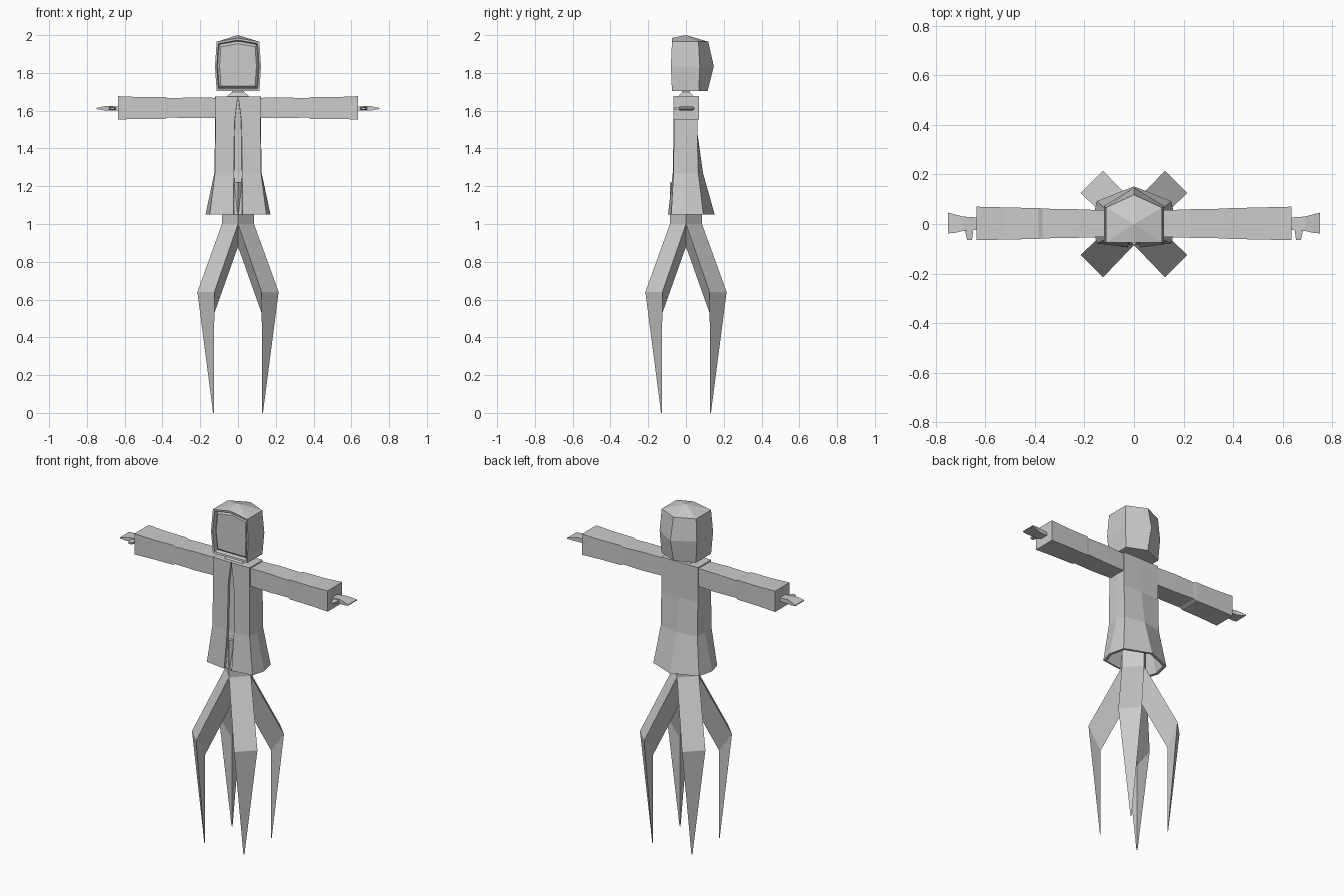
import bpy, bmesh
from mathutils import Vector

if "Cube" in bpy.data.objects:
    bpy.data.objects.remove(bpy.data.objects["Cube"])

GREY = bpy.data.materials.new("plain grey")
GREY.diffuse_color = (0.6, 0.6, 0.6, 1)
GREY.use_nodes = True
GREY.node_tree.nodes["Principled BSDF"].inputs["Base Color"].default_value = GREY.diffuse_color


def finish(bm, name):
    """Weld, orient and store a mesh as a flat-shaded object."""
    bmesh.ops.remove_doubles(bm, verts=bm.verts, dist=0.0002)
    bmesh.ops.dissolve_degenerate(bm, edges=bm.edges, dist=0.0001)
    bmesh.ops.recalc_face_normals(bm, faces=bm.faces)
    mesh = bpy.data.meshes.new(name)
    bm.to_mesh(mesh)
    bm.free()
    mesh.materials.append(GREY)
    obj = bpy.data.objects.new(name, mesh)
    bpy.context.collection.objects.link(obj)
    return obj


def loft(bm, rings, closed=True, cap_start=True, cap_end=True):
    """Skin a list of equal-length point rings."""
    loops = [[bm.verts.new(p) for p in ring] for ring in rings]
    n = len(loops[0])
    for a, b in zip(loops, loops[1:]):
        for i in range(n if closed else n - 1):
            j = (i + 1) % n
            bm.faces.new((a[i], a[j], b[j], b[i]))
    if cap_start:
        bm.faces.new(loops[0])
    if cap_end:
        bm.faces.new(loops[-1])


def mirrored(half):
    """Close a right-hand half outline that starts and ends on x = 0."""
    return half + [(-p[0],) + tuple(p[1:]) for p in half[-2:0:-1]]


def box_ring(x, y0, y1, z0, z1):
    return [(x, y0, z0), (x, y1, z0), (x, y1, z1), (x, y0, z1)]


# Four tapering legs: flat outer face, single inner edge, pointed foot
for sx, side in ((1, "right"), (-1, "left")):
    for sy, end in ((-1, "front"), (1, "back")):
        rings = [
            [(0.085, 0, 1.0), (0, 0.085, 1.0), (0, 0, 0.88)],
            [(0.215, 0.125, 0.64), (0.125, 0.215, 0.64), (0.128, 0.128, 0.52)],
            [(0.132, 0.128, 0.0), (0.128, 0.132, 0.0), (0.128, 0.128, 0.0)],
        ]
        bm = bmesh.new()
        loft(bm, [[(x * sx, y * sy, z) for x, y, z in r] for r in rings])
        finish(bm, f"{end}_{side}_leg")

# Diamond-shaped pelvis joining the legs
bm = bmesh.new()
loft(bm, [[(0.085, 0, z), (0, 0.085, z), (-0.085, 0, z), (0, -0.085, z)]
          for z in (1.0, 1.22)])
finish(bm, "pelvis")


# Coat: straight body, flared hem, narrow recessed strip down the front
def coat_ring(z, strip, front, corner, side, back_corner, back, scale=1.0):
    half = [(0, front + 0.012), (strip, front + 0.012), (strip * 1.1, front),
            corner, (side, 0), back_corner, (0, back)]
    return [(x * scale, y * scale, z) for x, y in mirrored(half)]


top = (-0.066, (0.12, -0.064), 0.122, (0.12, 0.06), 0.062)
waist = (-0.07, (0.122, -0.066), 0.125, (0.12, 0.065), 0.09)
hem = (-0.095, (0.15, -0.078), 0.172, (0.15, 0.092), 0.152)
bm = bmesh.new()
loft(bm, [coat_ring(1.675, 0.002, *top),
          coat_ring(1.65, 0.004, *top),
          coat_ring(1.55, 0.016, *top),
          coat_ring(1.47, 0.018, *top),
          coat_ring(1.27, 0.02, *waist),
          coat_ring(1.05, 0.022, *hem),
          coat_ring(1.05, 0.022, *hem, scale=0.9),
          coat_ring(1.25, 0.02, *waist, scale=0.9)])
finish(bm, "coat")

# Sleeves and hands
for s, side in ((1, "right"), (-1, "left")):
    def flip(rings):
        return [[(x * s, y, z) for x, y, z in r] for r in rings]

    bm = bmesh.new()
    loft(bm, flip([box_ring(0.11, -0.052, 0.055, 1.562, 1.668),
                   box_ring(0.24, -0.056, 0.06, 1.56, 1.67),
                   box_ring(0.37, -0.058, 0.062, 1.564, 1.666),
                   box_ring(0.385, -0.06, 0.064, 1.557, 1.673),
                   box_ring(0.52, -0.063, 0.067, 1.557, 1.672),
                   box_ring(0.635, -0.065, 0.07, 1.553, 1.677)]))
    finish(bm, f"{side}_sleeve")

    # Flat hand widening to thin fingertips, with a thumb towards the front
    bm = bmesh.new()
    loft(bm, flip([box_ring(0.62, -0.022, 0.025, 1.603, 1.62),
                   box_ring(0.655, -0.026, 0.028, 1.6, 1.623),
                   box_ring(0.69, -0.028, 0.03, 1.6, 1.626),
                   box_ring(0.72, -0.035, 0.038, 1.603, 1.621),
                   box_ring(0.75, -0.038, 0.046, 1.609, 1.614)]))
    finish(bm, f"{side}_hand")

    bm = bmesh.new()
    loft(bm, flip([[(0.648, -0.02, z) for z in (1.604, 1.619)]
                   + [(0.684, -0.02, z) for z in (1.619, 1.604)],
                   [(0.654, -0.064, z) for z in (1.606, 1.616)]
                   + [(0.674, -0.064, z) for z in (1.616, 1.606)]]))
    finish(bm, f"{side}_thumb")

# Neck widening onto the shoulders
bm = bmesh.new()
loft(bm, [[(x, -y, z), (x, y, z), (-x, y, z), (-x, -y, z)]
          for x, y, z in ((0.065, 0.045, 1.67), (0.032, 0.02, 1.70),
                          (0.032, 0.02, 1.73))])
finish(bm, "neck")

# Hood: five-sided shell pointed at the back, peaked on top
bm = bmesh.new()
levels = [(1.705, 0.113, -0.074, 0.068, 0.115),
          (1.835, 0.122, -0.08, 0.073, 0.147),
          (1.965, 0.113, -0.074, 0.066, 0.118)]
rings = [[(x, f, z), (x, m, z), (0, b, z), (-x, m, z), (-x, f, z)]
         for z, x, f, m, b in levels]
loft(bm, rings, closed=False, cap_end=False)
crown = rings[-1] + [(0, -0.074, 1.985)]
for a, b in zip(crown, crown[1:] + crown[:1]):
    bm.faces.new([bm.verts.new(p) for p in (a, b, (0, 0.0, 2.0))])

# Front frame of the hood stepping inwards to the face
outline = mirrored([(0, -0.074, 1.705), (0.113, -0.074, 1.705),
                    (0.122, -0.08, 1.835), (0.113, -0.074, 1.965),
                    (0, -0.074, 1.985)])


def inset(k, dy):
    return [(x * k, y + dy, 1.835 + (z - 1.835) * k) for x, y, z in outline]


loft(bm, [inset(1, 0), inset(0.92, 0.002), inset(0.88, 0.028)],
     cap_start=False, cap_end=False)
finish(bm, "hood")

# Face filling the opening, bulging slightly forward
bm = bmesh.new()
loft(bm, [inset(0.9, 0.05), inset(0.89, 0.026), inset(0.8, 0.014)])
finish(bm, "face")
